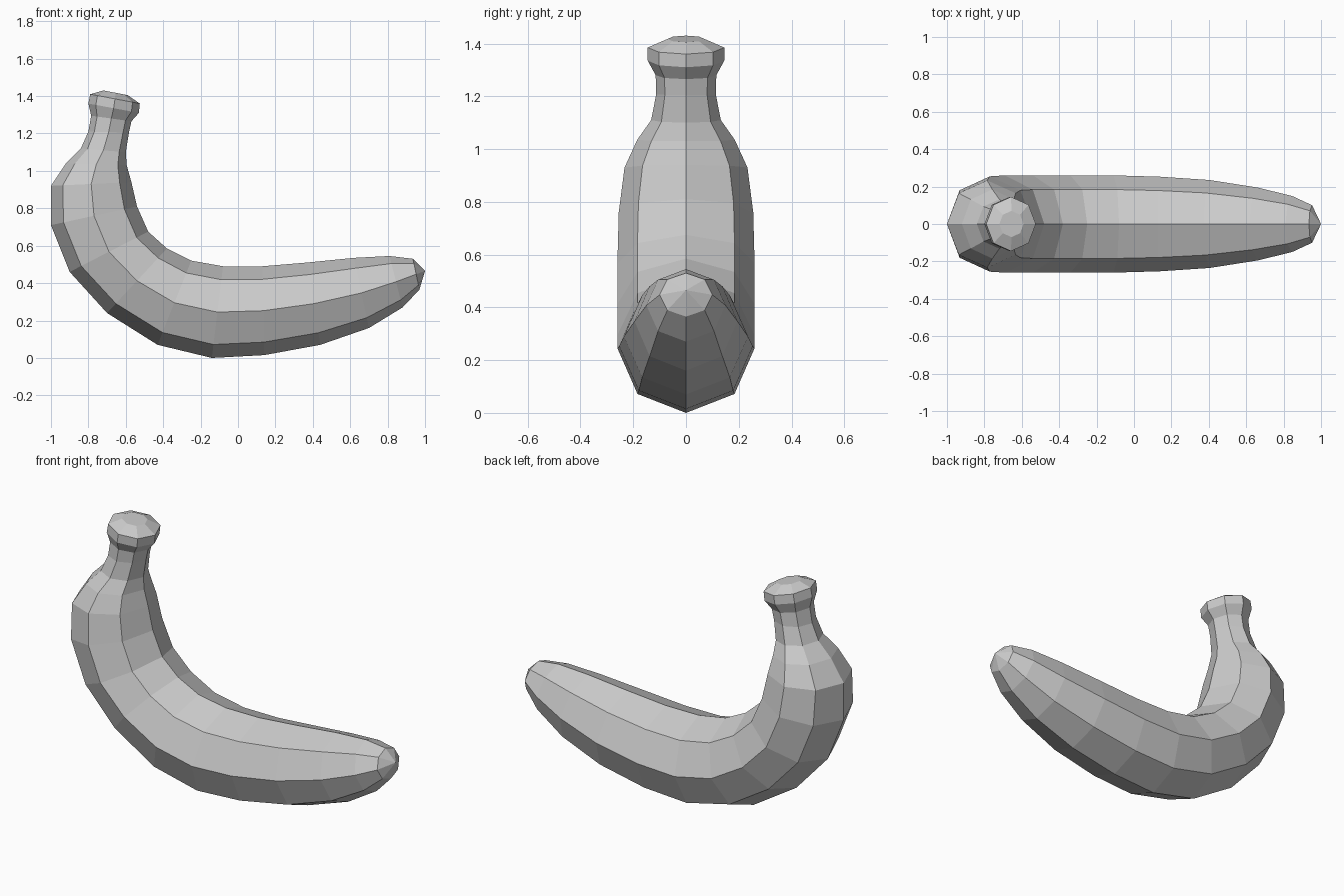
import bpy, bmesh, math
from mathutils import Vector

# Cross-sections: outer ridge x, z, inner ridge x, z, half width in y
RINGS = [
    (-0.72, 1.43, -0.59, 1.405, 0.07),
    (-0.79, 1.41, -0.525, 1.36, 0.145),
    (-0.80, 1.36, -0.53, 1.31, 0.145),
    (-0.785, 1.295, -0.57, 1.265, 0.115),
    (-0.80, 1.21, -0.583, 1.205, 0.113),
    (-0.84, 1.12, -0.60, 1.10, 0.132),
    (-0.92, 1.04, -0.595, 1.03, 0.185),
    (-1.00, 0.92, -0.57, 0.94, 0.233),
    (-1.00, 0.71, -0.54, 0.81, 0.255),
    (-0.90, 0.46, -0.48, 0.675, 0.26),
    (-0.70, 0.24, -0.38, 0.585, 0.26),
    (-0.43, 0.07, -0.25, 0.52, 0.26),
    (-0.14, 0.00, -0.08, 0.49, 0.26),
    (0.14, 0.015, 0.13, 0.49, 0.253),
    (0.44, 0.07, 0.37, 0.51, 0.235),
    (0.70, 0.16, 0.62, 0.535, 0.195),
    (0.88, 0.27, 0.81, 0.545, 0.15),
    (0.97, 0.365, 0.935, 0.53, 0.10),
]
TIP = (1.0, 0.0, 0.465)
SIDES = 8

# Banana: octagonal loft from stem cap to pointed tip
bm = bmesh.new()
loops = []
for ox, oz, ix, iz, w in RINGS:
    mid = Vector(((ox + ix) / 2, 0, (oz + iz) / 2))
    ridge = Vector((ox, 0, oz)) - mid
    loops.append([bm.verts.new(mid + ridge * math.cos(a) + Vector((0, w * math.sin(a), 0)))
                  for a in (2 * math.pi * k / SIDES for k in range(SIDES))])
for a, b in zip(loops, loops[1:]):
    for k in range(SIDES):
        n = (k + 1) % SIDES
        bm.faces.new((a[k], a[n], b[n], b[k]))

# Stem cap and blossom tip
bm.faces.new(loops[0])
tip = bm.verts.new(TIP)
for k in range(SIDES):
    bm.faces.new((loops[-1][k], loops[-1][(k + 1) % SIDES], tip))

bmesh.ops.recalc_face_normals(bm, faces=bm.faces)
mesh = bpy.data.meshes.new("banana")
bm.to_mesh(mesh)
bm.free()
bpy.context.collection.objects.link(bpy.data.objects.new("banana", mesh))
